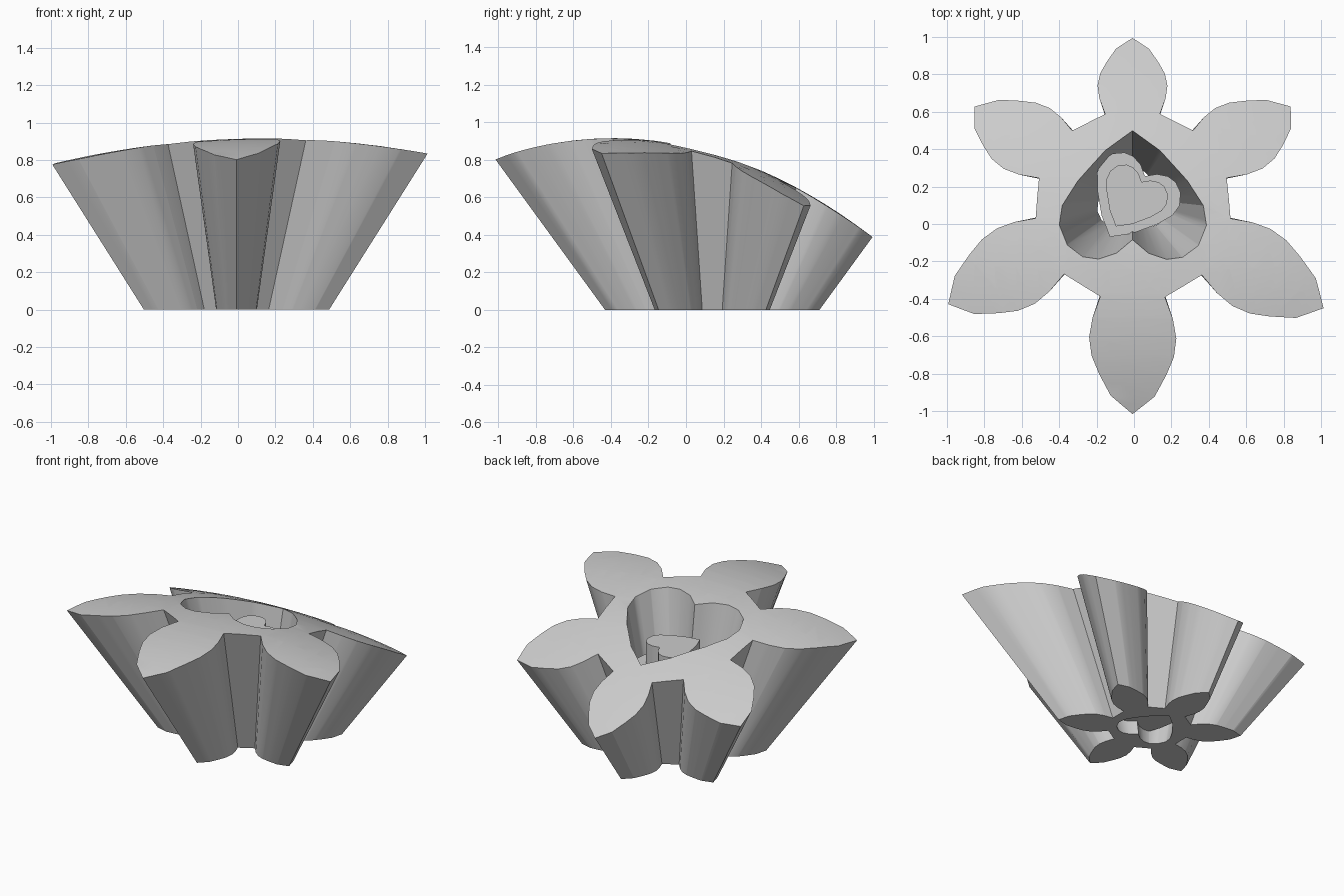
import bpy, bmesh, math
from mathutils import Vector, Matrix

cube = bpy.data.objects.get("Cube")
if cube:
    bpy.data.objects.remove(cube, do_unlink=True)

grey = bpy.data.materials.new("plain grey")
grey.use_nodes = True
grey.diffuse_color = (0.6, 0.6, 0.6, 1)
grey.node_tree.nodes["Principled BSDF"].inputs["Base Color"].default_value = (0.6, 0.6, 0.6, 1)

# All walls flare from one point below the base
DEPTH = 0.785
AXIS = Vector((-0.008, 0.14, 0))

# Half profiles in base size: one petal and one heart
PETAL = [(.08, .245), (.10, .30), (.109, .35), (.104, .40), (.086, .45), (.057, .515), (0, .572)]
HEART = [(0, .19), (.075, .13), (.145, .045), (.183, -.02), (.188, -.07),
         (.165, -.12), (.125, -.148), (.085, -.153), (.04, -.138), (0, -.105)]


def flower():
    petal = PETAL + [(-x, y) for x, y in PETAL[-2::-1]]
    return [Matrix.Rotation(k * math.pi / 3, 3, 'Z') @ Vector((x, y, 0))
            for k in range(6) for x, y in petal]


def heart(scale=1.0, turn=0.0):
    pts = HEART + [(-x, y) for x, y in HEART[-2:0:-1]]
    rot = Matrix.Rotation(math.radians(turn), 3, 'Z')
    return [rot @ Vector((x, y, 0)) * scale for x, y in pts]


def dome(x, y):
    dx, dy = x - 0.14, y + 0.39
    return 0.915 - 0.107 * dx * dx - 0.277 * dy * dy - 0.03 * dx * dy


def project(co):
    # Follow the flare up to the domed top
    z = 0.8
    for _ in range(40):
        p = AXIS + (co - AXIS) * (1 + z / DEPTH)
        z = (z + dome(p.x, p.y)) / 2
    return Vector((p.x, p.y, z))


def finish(bm, name):
    bmesh.ops.recalc_face_normals(bm, faces=bm.faces[:])
    mesh = bpy.data.meshes.new(name)
    bm.to_mesh(mesh)
    bm.free()
    obj = bpy.data.objects.new(name, mesh)
    bpy.context.collection.objects.link(obj)
    mesh.materials.append(grey)
    bpy.ops.object.select_all(action='DESELECT')
    obj.select_set(True)
    bpy.context.view_layer.objects.active = obj
    bpy.ops.object.shade_smooth_by_angle(angle=math.radians(30))
    return obj


def add_loop(bm, pts):
    vs = [bm.verts.new(AXIS + p) for p in pts]
    return [bm.edges.new((a, b)) for a, b in zip(vs, vs[1:] + vs[:1])]


# Flower body with a heart shaped opening
bm = bmesh.new()
edges = add_loop(bm, flower()) + add_loop(bm, heart())
bmesh.ops.triangle_fill(bm, use_beauty=True, edges=edges, normal=(0, 0, 1))
for normal in ((1, 0, 0), (0, 1, 0)):
    for i in range(-9, 10):
        bmesh.ops.bisect_plane(bm, geom=bm.verts[:] + bm.edges[:] + bm.faces[:],
                               plane_co=AXIS + Vector(normal) * (i * 0.06 + 0.003),
                               plane_no=normal)
top = bmesh.ops.extrude_face_region(bm, geom=bm.faces[:], use_keep_orig=True)["geom"]
for v in top:
    if isinstance(v, bmesh.types.BMVert):
        v.co = project(v.co)
finish(bm, "flower_body")


# Two stacked hearts standing inside the opening
def heart_block(name, scale, low, high):
    bm = bmesh.new()
    face = bm.faces.new([bm.verts.new(AXIS + p + Vector((0, 0, low))) for p in heart(scale, 150)])
    new = bmesh.ops.extrude_face_region(bm, geom=[face], use_keep_orig=True)["geom"]
    bmesh.ops.translate(bm, vec=(0, 0, high - low),
                        verts=[v for v in new if isinstance(v, bmesh.types.BMVert)])
    finish(bm, name)


heart_block("inner_heart_base", 1.27, 0.1, 0.55)
heart_block("inner_heart_top", 0.93, 0.55, 0.7)
